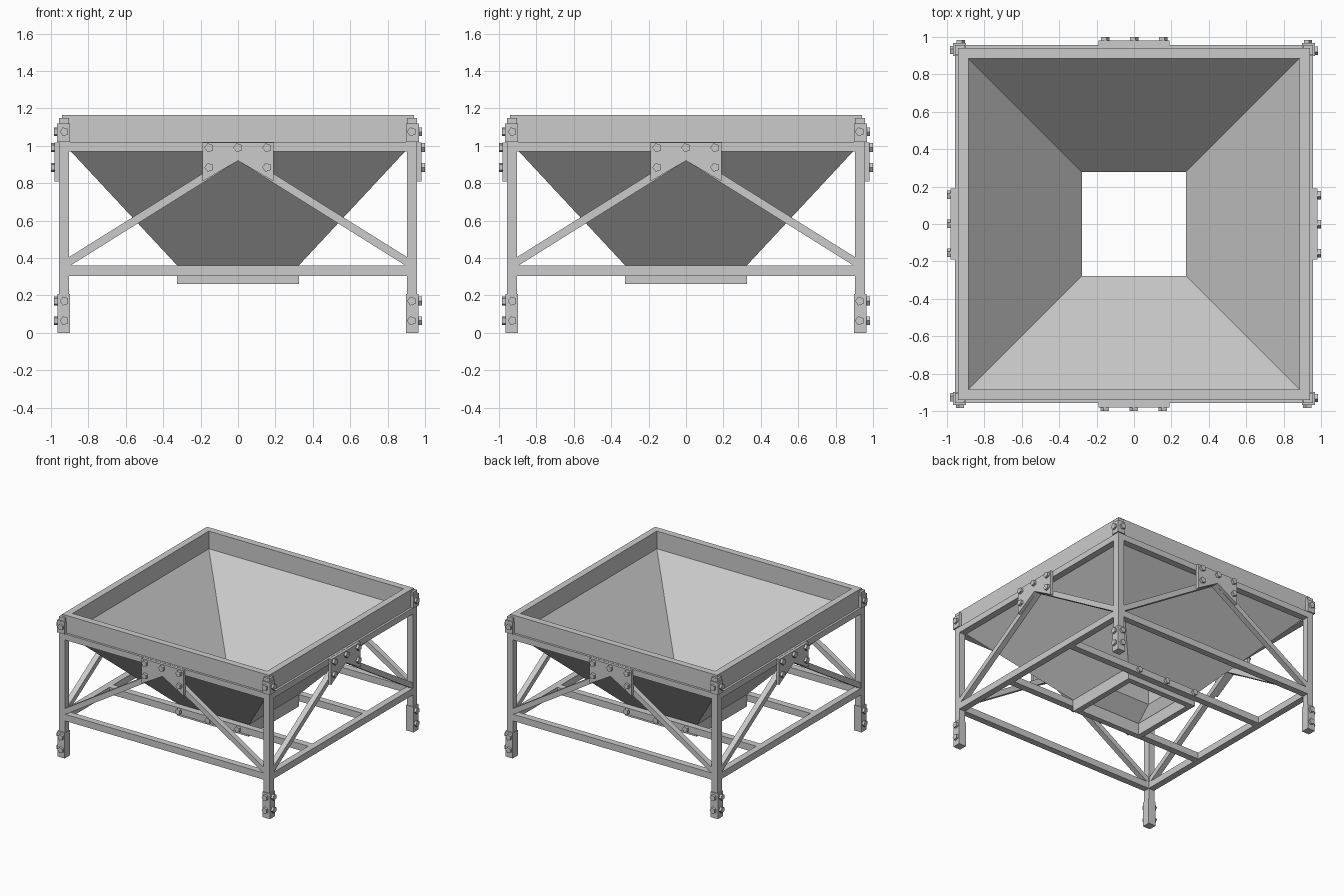
import bpy, bmesh
from math import pi, atan2, hypot
from mathutils import Matrix, Vector

if "Cube" in bpy.data.objects:
    bpy.data.objects.remove(bpy.data.objects["Cube"])


def finish(name, bm):
    bmesh.ops.recalc_face_normals(bm, faces=bm.faces)
    me = bpy.data.meshes.new(name)
    bm.to_mesh(me)
    bm.free()
    ob = bpy.data.objects.new(name, me)
    bpy.context.collection.objects.link(ob)
    return ob


def add_box(bm, lo, hi, extra=Matrix()):
    lo, hi = Vector(lo), Vector(hi)
    m = Matrix.Translation((lo + hi) / 2) @ Matrix.Diagonal((*(hi - lo), 1))
    bmesh.ops.create_cube(bm, size=1, matrix=extra @ m)


def add_bolt(bm, x, y, z, extra=Matrix(), r=0.025, h=0.022):
    # five-sided head on a face at -y, pointing outward
    m = Matrix.Translation((x, y - h / 2, z)) @ Matrix.Rotation(pi / 2, 4, 'X') @ Matrix.Rotation(pi / 2, 4, 'Z')
    bmesh.ops.create_cone(bm, cap_ends=True, segments=5, radius1=r, radius2=r,
                          depth=h, matrix=extra @ m)


def add_prism(bm, pts, y0, y1, extra):
    # x-z outline extruded along y
    a = [bm.verts.new(extra @ Vector((x, y0, z))) for x, z in pts]
    b = [bm.verts.new(extra @ Vector((x, y1, z))) for x, z in pts]
    bm.faces.new(a)
    bm.faces.new(b[::-1])
    for i in range(len(pts)):
        j = (i + 1) % len(pts)
        bm.faces.new((a[i], a[j], b[j], b[i]))


# Hopper: square rings swept through a closed wall profile (half width, z)
profile = [(0.325, 0.262), (0.325, 0.36), (0.94, 1.02), (0.94, 1.165),
           (0.885, 1.165), (0.885, 1.02), (0.278, 0.36), (0.278, 0.262)]
bm = bmesh.new()
rings = [[bm.verts.new((sx * w, sy * w, z)) for sx, sy in ((-1, -1), (1, -1), (1, 1), (-1, 1))]
         for w, z in profile]
for k, ring in enumerate(rings):
    nxt = rings[(k + 1) % len(rings)]
    for i in range(4):
        j = (i + 1) % 4
        bm.faces.new((ring[i], ring[j], nxt[j], nxt[i]))
finish("hopper", bm)

sides = [("front", 0), ("right", 1), ("back", 2), ("left", 3)]
IN, OUT = 0.904, 0.958

for side, q in sides:
    R = Matrix.Rotation(q * pi / 2, 4, 'Z')

    # Corner post with foot sleeve and top bracket
    bm = bmesh.new()
    add_box(bm, (-OUT, -OUT, 0.004), (-IN, -IN, 1.148), R)
    finish(side + "_corner_post", bm)
    bm = bmesh.new()
    add_box(bm, (-0.966, -0.966, 0), (-0.899, -0.899, 0.208), R)
    finish(side + "_foot_sleeve", bm)
    bm = bmesh.new()
    add_box(bm, (-0.968, -0.968, 1.02), (-0.899, -0.899, 1.12), R)
    finish(side + "_top_bracket", bm)

    # Upper and lower rails
    for label, z0, z1 in (("upper", 0.97, 1.02), ("lower", 0.305, 0.36)):
        bm = bmesh.new()
        add_box(bm, (-IN, -OUT, z0), (IN, -IN, z1), R)
        finish(f"{side}_{label}_rail", bm)

    # Diagonal braces meeting behind the gusset
    bm = bmesh.new()
    for s in (-1, 1):
        add_prism(bm, [(s * 0.904, 0.355), (s * 0.904, 0.405), (0, 0.97), (0, 0.92)],
                  -0.955, -0.91, R)
    finish(side + "_braces", bm)

    # Notched gusset plate
    bm = bmesh.new()
    add_prism(bm, [(-0.19, 1.018), (-0.19, 0.81), (0, 0.92), (0.19, 0.81), (0.19, 1.018)],
              -0.98, -0.955, R)
    finish(side + "_gusset_plate", bm)

    # Bolts on gusset, foot sleeves and top brackets
    bm = bmesh.new()
    for x, z in ((-0.155, 0.99), (0, 0.99), (0.155, 0.99), (-0.155, 0.885), (0.155, 0.885)):
        add_bolt(bm, x, -0.978, z, R)
    for x in (-0.928, 0.928):
        for z in (0.065, 0.17, 1.075):
            add_bolt(bm, x, -0.962, z, R)
    finish(side + "_bolts", bm)

# Two cross beams carrying the outlet collar, bolted through
for side, q in (("front", 0), ("back", 2)):
    R = Matrix.Rotation(q * pi / 2, 4, 'Z')
    bm = bmesh.new()
    add_box(bm, (-IN, -0.38, 0.305), (IN, -0.325, 0.36), R)
    finish(side + "_cross_beam", bm)
    bm = bmesh.new()
    for x in (-0.27, 0, 0.27):
        add_bolt(bm, x, -0.378, 0.333, R)
    finish(side + "_cross_beam_bolts", bm)
